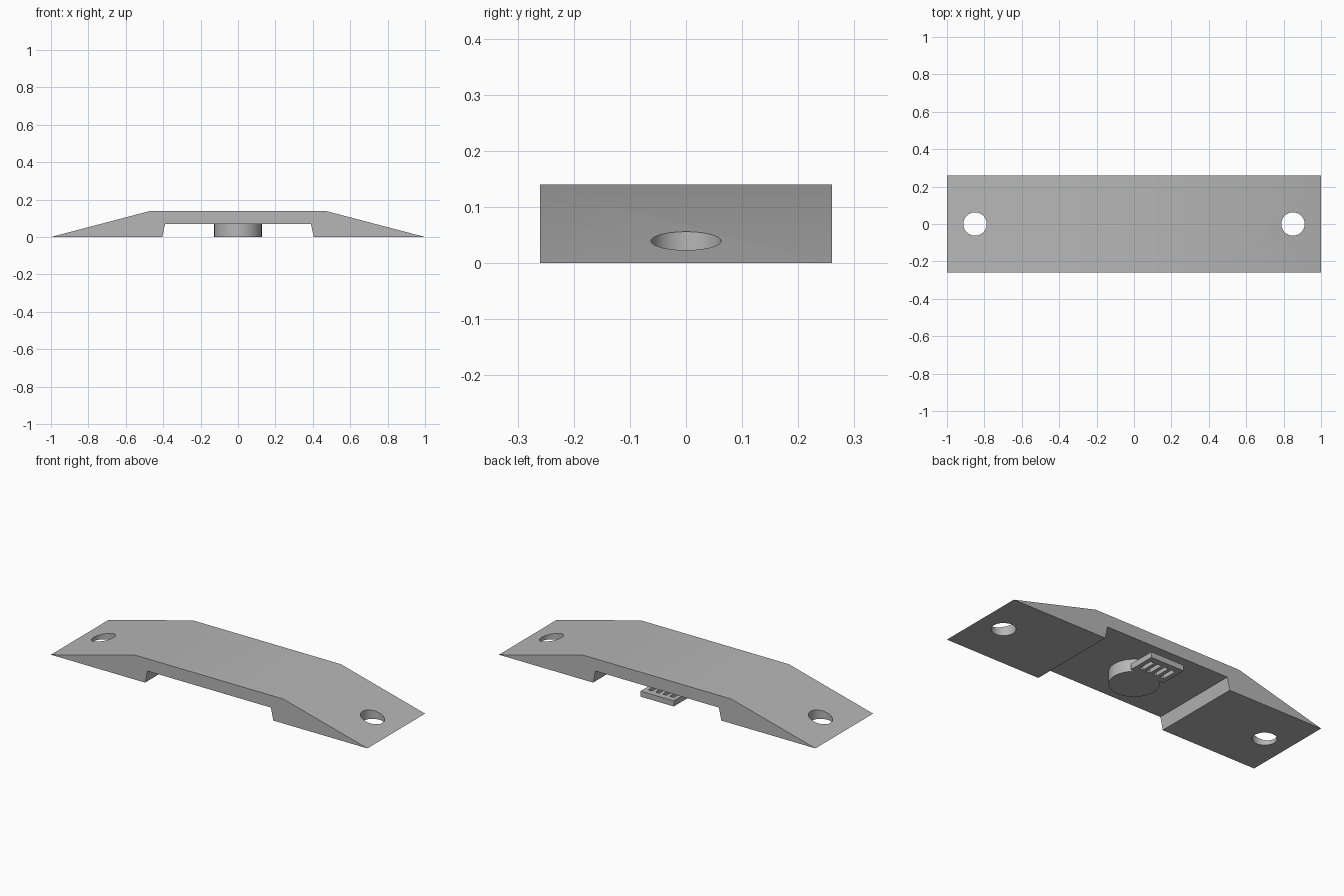
import bpy
import bmesh
from math import radians

if "Cube" in bpy.data.objects:
    bpy.data.objects.remove(bpy.data.objects["Cube"], do_unlink=True)

HALF_DEPTH = 0.26
POCKET_Z = 0.07

grey = bpy.data.materials.new("light_grey")
grey.use_nodes = True
colour = (0.47, 0.47, 0.47, 1)
grey.diffuse_color = colour
grey.node_tree.nodes["Principled BSDF"].inputs["Base Color"].default_value = colour


def make_object(name, bm):
    bmesh.ops.recalc_face_normals(bm, faces=bm.faces)
    mesh = bpy.data.meshes.new(name)
    bm.to_mesh(mesh)
    bm.free()
    mesh.materials.append(grey)
    obj = bpy.data.objects.new(name, mesh)
    bpy.context.collection.objects.link(obj)
    return obj


def box(name, x0, x1, y0, y1, z0, z1):
    bm = bmesh.new()
    bmesh.ops.create_cube(bm, size=1)
    for v in bm.verts:
        v.co = ((x0 + x1) / 2 + v.co.x * (x1 - x0),
                (y0 + y1) / 2 + v.co.y * (y1 - y0),
                (z0 + z1) / 2 + v.co.z * (z1 - z0))
    return make_object(name, bm)


def cylinder(name, x, radius, z0, z1):
    bm = bmesh.new()
    bmesh.ops.create_cone(bm, cap_ends=True, segments=64, radius1=radius,
                          radius2=radius, depth=z1 - z0)
    bmesh.ops.translate(bm, verts=bm.verts, vec=(x, 0, (z0 + z1) / 2))
    return make_object(name, bm)


def activate(obj):
    bpy.ops.object.select_all(action="DESELECT")
    obj.select_set(True)
    bpy.context.view_layer.objects.active = obj


def cut(obj, cutter):
    mod = obj.modifiers.new("cut", "BOOLEAN")
    mod.operation = "DIFFERENCE"
    mod.solver = "EXACT"
    mod.object = cutter
    activate(obj)
    bpy.ops.object.modifier_apply(modifier=mod.name)
    bpy.data.objects.remove(cutter, do_unlink=True)


# Bridge-shaped body: mirrored side profile, extruded along y
half = [(0.39, POCKET_Z), (0.405, 0), (1, 0), (0.467, 0.14)]
profile = half + [(-x, z) for x, z in reversed(half)]
bm = bmesh.new()
face = bm.faces.new([bm.verts.new((x, -HALF_DEPTH, z)) for x, z in profile])
result = bmesh.ops.extrude_face_region(bm, geom=[face])
moved = [g for g in result["geom"] if isinstance(g, bmesh.types.BMVert)]
bmesh.ops.translate(bm, verts=moved, vec=(0, 2 * HALF_DEPTH, 0))
body = make_object("bridge_body", bm)

# Screw holes near both thin ends
for side in (-1, 1):
    cut(body, cylinder("hole_cutter", side * 0.85, 0.0625, -0.1, 0.3))

# Round boss under the middle
boss = cylinder("centre_boss", 0, 0.127, 0, POCKET_Z)

# Slotted tab behind the boss
tab = box("slotted_tab", -0.105, 0.105, 0.1, HALF_DEPTH, 0, 0.032)
for i in range(4):
    x = (i - 1.5) * 0.045
    cut(tab, box("slot_cutter", x - 0.012, x + 0.012, 0.135, 0.225, -0.1, 0.1))

for obj in (body, boss, tab):
    activate(obj)
    bpy.ops.object.shade_smooth_by_angle(angle=radians(30))
